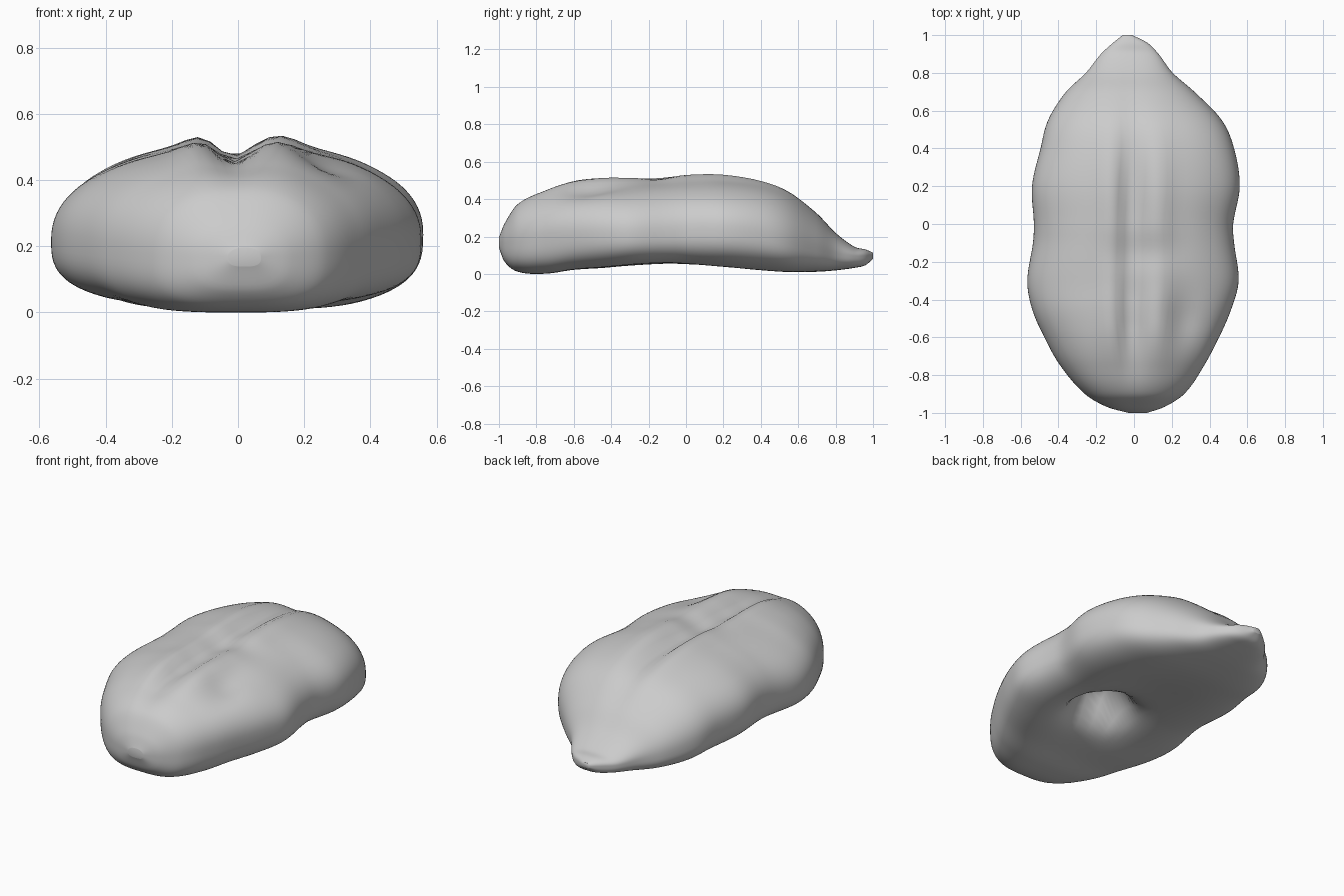
import bpy, bmesh, math

if "Cube" in bpy.data.objects:
    bpy.data.objects.remove(bpy.data.objects["Cube"])

# Stations along y: y, left x, right x, underside z, widest z, top z
STATIONS = [
    (-1.00, -.03, 0.07, .14, .17, .20), (-.97, -.14, .16, .065, .17, .275),
    (-.90, -.26, .27, .010, .18, .38), (-.75, -.39, .38, -.008, .20, .455),
    (-.60, -.475, .46, .005, .21, .50), (-.45, -.54, .52, .01, .22, .515),
    (-.30, -.565, .555, .02, .22, .515), (-.10, -.535, .53, .025, .23, .525),
    (.00, -.53, .525, .022, .24, .53), (.20, -.54, .56, .015, .24, .53),
    (.40, -.495, .53, .005, .22, .50), (.55, -.455, .465, .002, .18, .445),
    (.70, -.36, .32, .01, .14, .33), (.80, -.255, .205, .02, .115, .225),
    (.90, -.175, .13, .035, .10, .15), (.96, -.11, .07, .05, .10, .135),
    (1.00, -.06, -.01, .085, .10, .118)]
RINGS, SIDES = 110, 96


def section(y):
    """Smoothly interpolate the station values at y."""
    i = 0
    while i < len(STATIONS) - 2 and y > STATIONS[i + 1][0]:
        i += 1
    a, b = STATIONS[i], STATIONS[i + 1]
    p, n = STATIONS[max(i - 1, 0)], STATIONS[min(i + 2, len(STATIONS) - 1)]
    h = b[0] - a[0]
    t = min(max((y - a[0]) / h, 0), 1)
    out = []
    for k in range(1, 6):
        ma = (b[k] - p[k]) / (b[0] - p[0]) * h
        mb = (n[k] - a[k]) / (n[0] - a[0]) * h
        out.append((2*t**3 - 3*t*t + 1) * a[k] + (t**3 - 2*t*t + t) * ma
                   + (3*t*t - 2*t**3) * b[k] + (t**3 - t*t) * mb)
    return out


def bump(d, width):
    return math.exp(-(d / width) ** 2)


def surface_point(y, angle):
    left, right, low, mid, top = section(y)
    c, s = math.cos(angle), math.sin(angle)
    power = 2 / 2.25 if s > 0 else 2 / 2.9
    centre, half = (left + right) / 2, (right - left) / 2
    x = centre + half * math.copysign(abs(c) ** power, c)
    z = mid + (top - mid if s > 0 else mid - low) * math.copysign(abs(s) ** power, s)
    if s > 0:
        # twin ridges with a lengthwise groove between them
        along = min(1, bump(y + .48, .26) + bump(y - .12, .36))
        weight = min(1, s * 1.5)
        z += weight * along * (.026 * bump(x + .11, .07) + .026 * bump(x - .13, .07)
                               - .05 * bump(x + .02, .06) - .015)
        # shallow dimples on the top
        z -= weight * (.03 * bump(x - .27, .09) * bump(y + .5, .15)
                       + .018 * bump(x - .05, .17) * bump(y + .15, .09))
    else:
        # hollow underside with a deep round pit
        u = -s
        z += u * .075 * bump(x, .27) * bump(y + .1, .5)
        r = math.hypot(x - .08, y + .2)
        z += u * .19 / (1 + (r / .145) ** 6)
    # flattened front right flank
    x -= .02 * max(c, 0) * bump(y + .65, .22) * bump(z - .1, .15)
    return x, y, z


# Body: lofted rings closed by end caps
bm = bmesh.new()
rings = []
for i in range(RINGS + 1):
    y = -math.cos(math.pi * i / RINGS)
    rings.append([bm.verts.new(surface_point(y, 2 * math.pi * j / SIDES))
                  for j in range(SIDES)])
for a, b in zip(rings, rings[1:]):
    for j in range(SIDES):
        k = (j + 1) % SIDES
        bm.faces.new((a[j], a[k], b[k], b[j]))
bm.faces.new(rings[0])
bm.faces.new(rings[-1])

# Even out the underside, where the ring points are widely spaced
bmesh.ops.smooth_vert(bm, verts=bm.verts, factor=.3,
                      use_axis_x=True, use_axis_y=False, use_axis_z=True)
bmesh.ops.recalc_face_normals(bm, faces=bm.faces)
# Stand the body on the floor
floor = min(v.co.z for v in bm.verts)
for v in bm.verts:
    v.co.z -= floor
mesh = bpy.data.meshes.new("body")
bm.to_mesh(mesh)
bm.free()
for poly in mesh.polygons:
    poly.use_smooth = True

grey = bpy.data.materials.new("light grey")
grey.diffuse_color = (.6, .6, .6, 1)
grey.use_nodes = True
grey.node_tree.nodes["Principled BSDF"].inputs["Base Color"].default_value = grey.diffuse_color
mesh.materials.append(grey)
body = bpy.data.objects.new("body", mesh)
bpy.context.collection.objects.link(body)
